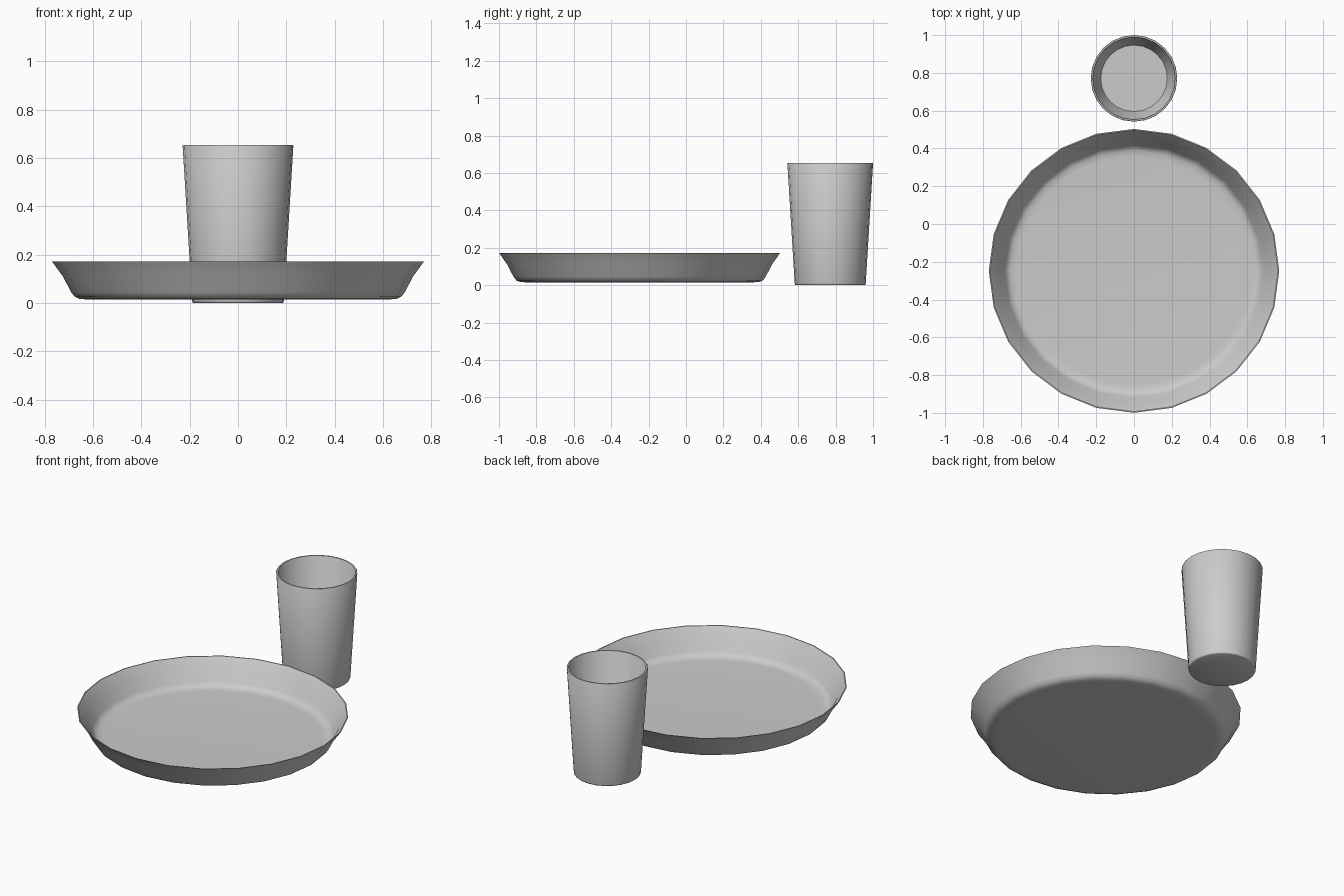
import bpy, bmesh, math

if "Cube" in bpy.data.objects:
    bpy.data.objects.remove(bpy.data.objects["Cube"])

SIDES = 24


def lathe(name, profile, centre_y, y_scale=1.0, sharp=40):
    """Revolve an (r, z) profile whose two ends are closed by flat discs."""
    bm = bmesh.new()
    rings = []
    for r, z in profile:
        rings.append([bm.verts.new((r * math.sin(2 * math.pi * i / SIDES),
                                    r * y_scale * math.cos(2 * math.pi * i / SIDES), z))
                      for i in range(SIDES)])
    for a, b in zip(rings, rings[1:]):
        for i in range(SIDES):
            j = (i + 1) % SIDES
            bm.faces.new((a[i], a[j], b[j], b[i]))
    bm.faces.new(rings[0])
    bm.faces.new(rings[-1])
    bmesh.ops.recalc_face_normals(bm, faces=bm.faces)
    mesh = bpy.data.meshes.new(name)
    bm.to_mesh(mesh)
    bm.free()
    obj = bpy.data.objects.new(name, mesh)
    obj.location.y = centre_y
    bpy.context.collection.objects.link(obj)
    bpy.context.view_layer.objects.active = obj
    obj.select_set(True)
    bpy.ops.object.shade_smooth_by_angle(angle=math.radians(sharp))
    obj.select_set(False)
    return obj


# Shallow plate: underside, flared wall, rim, then the inner wall and floor
lathe("plate", [(0.62, 0.015), (0.655, 0.017), (0.675, 0.026), (0.690, 0.045),
                (0.724, 0.110), (0.769, 0.172),
                (0.763, 0.172), (0.718, 0.112), (0.684, 0.048),
                (0.671, 0.032), (0.652, 0.023), (0.62, 0.021)],
      -0.248, 0.977, 50)

# Tapered cup: rounded foot, wall, thin rim, hollow inside
lathe("cup", [(0.184, 0.0), (0.188, 0.002), (0.190, 0.010), (0.229, 0.650),
              (0.227, 0.653), (0.219, 0.653), (0.217, 0.650),
              (0.179, 0.016), (0.176, 0.012)],
      0.771, 1.0, 50)
